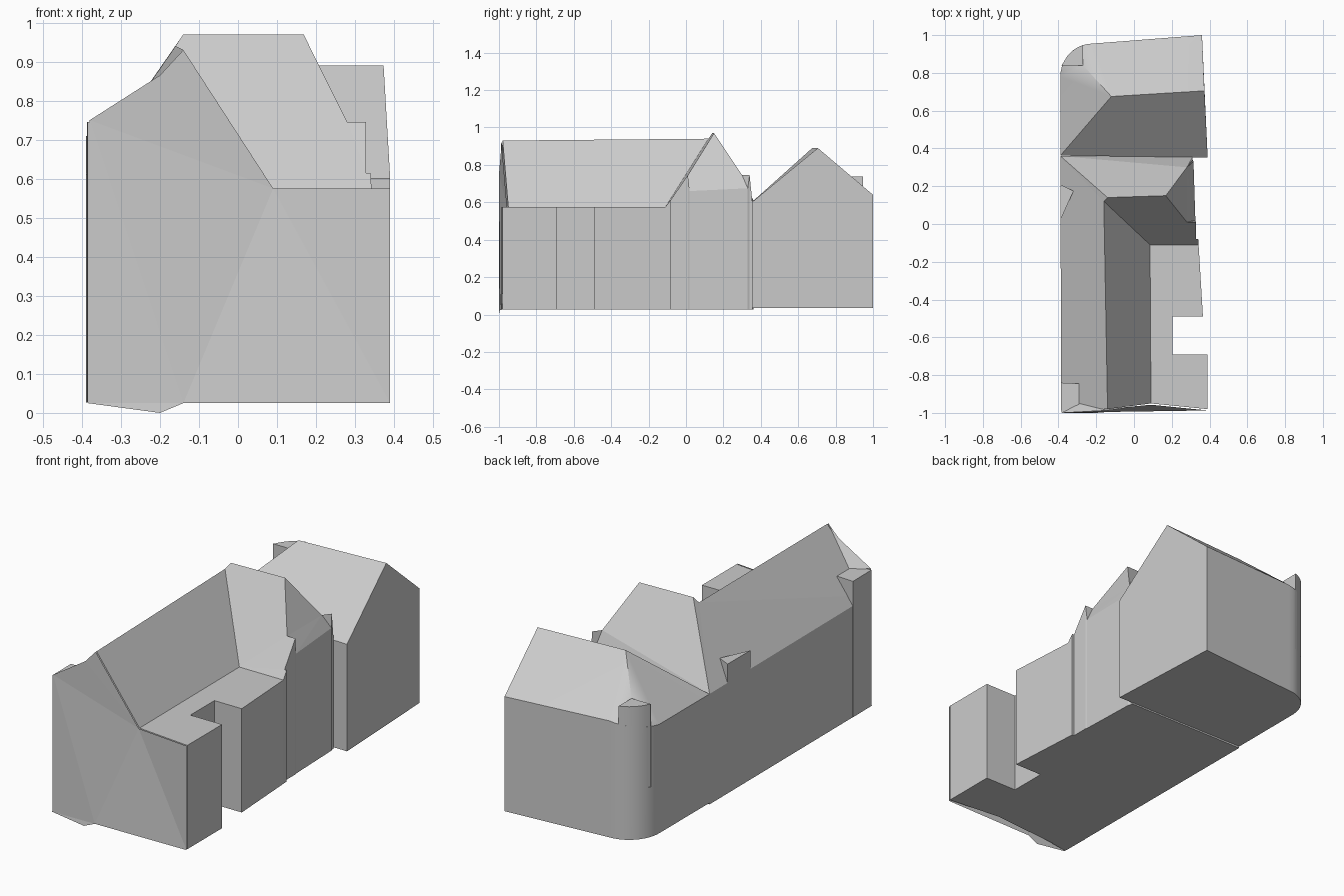
import bpy, bmesh, math

if "Cube" in bpy.data.objects:
    bpy.data.objects.remove(bpy.data.objects["Cube"])

BASE = 0.027


def make(name, verts, faces, closed=True, smooth=False):
    me = bpy.data.meshes.new(name)
    me.from_pydata(verts, [], faces)
    bm = bmesh.new()
    bm.from_mesh(me)
    if closed:
        bmesh.ops.recalc_face_normals(bm, faces=bm.faces)
    bmesh.ops.triangulate(bm, faces=[f for f in bm.faces if len(f.verts) > 4])
    bm.to_mesh(me)
    bm.free()
    ob = bpy.data.objects.new(name, me)
    bpy.context.collection.objects.link(ob)
    if smooth:
        bpy.context.view_layer.objects.active = ob
        ob.select_set(True)
        bpy.ops.object.shade_smooth_by_angle(angle=math.radians(25))
        ob.select_set(False)
    return ob


def building(name, eaves, ridge, roof, base=BASE, smooth=False):
    """Walls from the eave outline down to the base, floor, and roof faces."""
    n, m = len(eaves), len(eaves) + len(ridge)
    verts = eaves + ridge + [(x, y, base) for x, y, z in eaves]
    walls = [(i, (i + 1) % n, m + (i + 1) % n, m + i) for i in range(n)]
    return make(name, verts, roof + walls + [tuple(range(m, m + n))], smooth=smooth)


def prism(name, outline, top, bottom=BASE, smooth=False):
    eaves = [(x, y, top) for x, y in outline]
    return building(name, eaves, [], [tuple(range(len(eaves)))], bottom, smooth)


# main house: long gabled wing, low flat-roofed side and taller cross wing
eaves = [
    (-.385, -.99, .615), (.09, -.95, .575), (.39, -.98, .575), (.39, -.69, .575),
    (.205, -.69, .575), (.205, -.49, .575), (.365, -.49, .575), (.342, -.11, .575),
    (.34, -.08, .615), (.328, -.08, .615), (.328, .01, .745), (.325, .02, .66),
    (.315, .33, .675), (.31, .34, .745), (.31, .355, .6), (-.39, .36, .61)]
ridge = [
    (-.14, -.98, .93), (.085, -.11, .575), (-.16, .12, .94), (-.14, .14, .97),
    (.168, .15, .97), (.28, .01, .745), (.28, .30, .745)]
building("main_house", eaves, ridge, [
    (0, 16, 18, 19, 15), (16, 1, 17, 18), (0, 1, 16),
    (1, 2, 3, 4, 5, 6, 7, 17),
    (17, 7, 8, 9, 10, 21, 20, 19, 18),
    (20, 21, 11, 12, 22), (21, 10, 11), (22, 12, 13),
    (19, 20, 22, 13, 14, 15)])

# front facade with its raised left edge
make("front_facade", [
    (-.385, -1, .025), (-.2, -1, 0), (-.14, -.995, .025), (.39, -.987, .025),
    (.39, -.987, .575), (.09, -.957, .575), (-.14, -.987, .93),
    (-.2, -.99, .865), (-.38, -1, .75), (-.29, -.95, .74)],
    [(0, 1, 2, 3, 4, 5, 6, 7, 8), (6, 9, 8, 7)], closed=False)


# rear house: half-hipped roof over a rounded corner
def arc(a):
    a = math.radians(a)
    return (-.22 + .17 * math.cos(a), .78 + .175 * math.sin(a))


N = 10
corner = [(*arc(90 + 90 * i / N), .65 - .04 * i / N) for i in range(N + 1)]
eaves = [(-.39, .362, .61), (.39, .352, .60), (.36, 1, .64)] + corner
k = len(eaves)
mid = 3 + N // 2
building("rear_house", eaves,
         [(-.12, .675, .89), (.373, .705, .89), (-.27, .84, .735)],
         [(0, 1, k + 1, k), (1, 2, k + 1),
          (k, k + 1, 2, *range(3, mid + 1), k + 2),
          (k, k + 2, *range(mid, k), 0)], .035, smooth=True)

# flat-topped corner piers and the small wall dormer
rounded = [arc(107 + 53 * i / 6) for i in range(7)]
prism("rear_corner_pier", [(-.27, .84)] + rounded + [(-.385, .84)], .738, .3, smooth=True)
prism("front_corner_pier", [(-.385, -.998), (-.29, -.985), (-.29, -.845), (-.387, -.84)], .745)
prism("wall_dormer", [(-.39, .02), (-.32, .175), (-.39, .21)], .71, .5)
